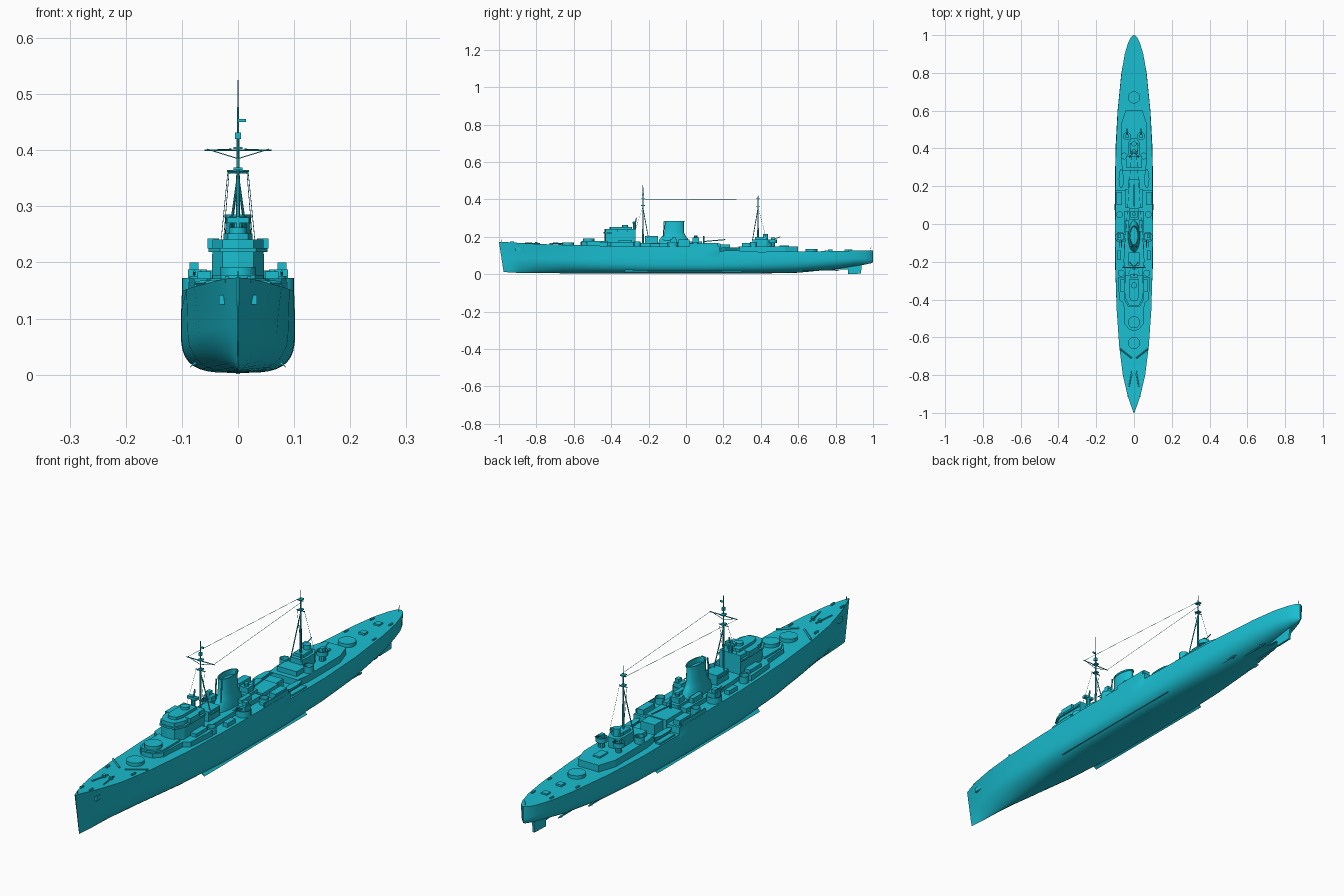
import bpy, bmesh, math
from mathutils import Vector

paint = bpy.data.materials.new("cyan_paint")
paint.diffuse_color = (0.01, 0.52, 0.64, 1)


def finish(name, bm, smooth=False):
    bmesh.ops.recalc_face_normals(bm, faces=bm.faces)
    me = bpy.data.meshes.new(name)
    bm.to_mesh(me)
    bm.free()
    me.materials.append(paint)
    ob = bpy.data.objects.new(name, me)
    bpy.context.collection.objects.link(ob)
    if smooth:
        bpy.ops.object.select_all(action='DESELECT')
        ob.select_set(True)
        bpy.context.view_layer.objects.active = ob
        bpy.ops.object.shade_smooth_by_angle(angle=math.radians(35))
    return ob


def loft(name, rings, smooth=False):
    bm = bmesh.new()
    rows = [[bm.verts.new(p) for p in r] for r in rings]
    n = len(rows[0])
    for a, b in zip(rows, rows[1:]):
        for i in range(n):
            j = (i + 1) % n
            bm.faces.new((a[i], a[j], b[j], b[i]))
    bm.faces.new(rows[0])
    bm.faces.new(rows[-1])
    return finish(name, bm, smooth)


def prism(name, half, z0, z1):
    """Vertical prism from a half outline (x >= 0), mirrored across x."""
    pts = half + [(-x, y) for x, y in reversed(half) if x > 0]
    return loft(name, [[(x, y, z) for x, y in pts] for z in (z0, z1)])


def box(name, x0, x1, y0, y1, z0, z1):
    pts = [(x0, y0), (x1, y0), (x1, y1), (x0, y1)]
    return loft(name, [[(x, y, z) for x, y in pts] for z in (z0, z1)])


def oval(x, y, z, rx, ry, n):
    return [(x + rx * math.cos(2 * math.pi * i / n),
             y + ry * math.sin(2 * math.pi * i / n), z) for i in range(n)]


def drum(name, x, y, r, z0, z1, n=20):
    return loft(name, [oval(x, y, z, r, r, n) for z in (z0, z1)], True)


def tub(name, x, y, r, z0, z1, n=16):
    rings = [oval(x, y, z, q, q, n) for q, z in
             ((r, z0), (r, z1), (r * .9, z1), (r * .9, z0 + (z1 - z0) * .4))]
    return loft(name, rings, True)


def rod(name, a, b, r, r2=None, n=6):
    a, b = Vector(a), Vector(b)
    q = (b - a).to_track_quat('Z', 'Y')
    return loft(name, [[c + q @ Vector(p) for p in oval(0, 0, 0, s, s, n)]
                       for c, s in ((a, r), (b, r if r2 is None else r2))])


# Hull: y, deck half-width, waterline half-width, keel z, deck z, fullness
stations = [
    (-1, .002, .001, .012, .173, 1.3), (-.95, .020, .012, .009, .171, 1.3),
    (-.9, .036, .024, .007, .168, 1.35), (-.8, .059, .046, .006, .162, 1.5),
    (-.65, .078, .070, .005, .157, 1.9), (-.45, .092, .090, .004, .152, 2.6),
    (-.2, .099, .101, .003, .149, 3.3), (.1, .100, .102, .003, .148, 3.4),
    (.18, .099, .101, .003, .148, 3.3), (.181, .099, .101, .003, .122, 3.3),
    (.4, .096, .098, .004, .120, 3), (.6, .086, .087, .008, .121, 2.6),
    (.8, .066, .067, .027, .124, 2.2), (.9, .049, .048, .043, .126, 2),
    (.96, .031, .029, .052, .127, 2), (.99, .016, .014, .059, .128, 2),
    (1, .003, .002, .064, .128, 2)]
rings = []
for y, wd, wm, keel, deck, p in stations:
    half, zb = [], .085
    for k in range(10):
        a = k / 9 * math.pi / 2
        c = max(0, math.cos(a))
        half.append((wm * math.sin(a) ** (2 / p), zb - (zb - keel) * c ** (2 / p)))
    half += [(wm + (wd - wm) * .4, zb + (deck - zb) * .5), (wd, deck)]
    rake = .025 * max(0, (-y - .85) / .15)
    ring = [(-x, z) for x, z in reversed(half)] + half[1:]
    rings.append([(x, y + rake * (deck - z) / (deck - keel), z) for x, z in ring])
loft("hull", rings, True)

# Underwater gear
rudder = [(.80, .035), (.80, .028), (.865, .024), (.865, .001), (.935, .003), (.94, .05), (.88, .05)]
loft("rudder", [[(x, y, z) for y, z in rudder] for x in (-.004, .004)])
for s in (-1, 1):
    fin = [(s * .074, .020), (s * .087, .012), (s * .076, .024)]
    loft("bilge_keel", [[(x, y, z) for x, z in fin] for y in (-.33, .3)])
    for x, y0, y1 in ((.056, .42, .66), (.026, .55, .80)):
        rod("propeller_shaft", (s * x, y0, .022), (s * x, y1, .022), .003)
        rod("propeller_hub", (s * x, y1, .022), (s * x, y1 + .02, .022), .005, .002, 8)
        for d in (-.012, .012):
            rod("shaft_bracket", (s * x, y1 - .01, .022), (s * x + d, y1 - .01, .055), .002)

# Foredeck: barbettes, breakwater, anchors, chain gear
drum("barbette_a", 0, -.63, .032, .15, .170)
prism("forward_deckhouse", [(0, -.565), (.025, -.56), (.05, -.53), (.055, -.42),
                            (.078, -.40), (.086, -.28), (0, -.28)], .145, .171)
prism("gun_deck", [(0, -.56), (.03, -.55), (.045, -.52), (.045, -.42), (0, -.42)], .17, .178)
drum("barbette_b", 0, -.52, .032, .17, .192)
for s in (-1, 1):
    rod("breakwater", (s * .012, -.71, .166), (s * .075, -.66, .163), .004, n=4)
    rod("anchor_chain", (s * .012, -.78, .164), (s * .025, -.86, .167), .003)
    drum("capstan", s * .015, -.80, .007, .155, .172, 10)
    box("anchor", s * .029 - .005, s * .029 + .005, -.915, -.885, .125, .142)
    for y, x, z in ((-.93, .02, .17), (-.72, .055, .16), (.88, .04, .125), (.75, .06, .122)):
        box("bollard", s * x - .003, s * x + .003, y - .01, y + .01, z - .006, z + .006)
rod("jackstaff", (0, -.985, .17), (0, -.985, .185), .0012)
rod("ensign_staff", (0, .985, .125), (0, .99, .15), .0012)

# Bridge tower
bridge = [(0, -.435), (.028, -.43), (.046, -.395), (.046, -.27), (0, -.27)]
prism("bridge_base", bridge, .165, .215)
prism("bridge_gallery", [(x * 1.14, y * 1.02 + .003) for x, y in bridge], .219, .226)
prism("bridge_house", [(x * .98, y) for x, y in bridge], .21, .241)
for s in (-1, 1):
    box("bridge_wing", s * .044 - .01, s * .044 + .01, -.37, -.31, .225, .243)
    box("bridge_locker", s * .060 - .012, s * .060 + .012, -.36, -.29, .165, .184)
    tub("bridge_gun_tub", s * .068, -.26, .018, .148, .176)
prism("compass_platform", [(0, -.41), (.018, -.405), (.026, -.38), (.026, -.29), (0, -.29)], .24, .252)
drum("director_base", 0, -.325, .016, .25, .262, 12)
drum("director_post", 0, -.275, .008, .24, .282, 10)
box("rangefinder", -.02, .02, -.285, -.268, .27, .28)
rod("director_top", (0, -.27, .28), (0, -.265, .302), .004, .003)

# Midships deckhouses and funnel
prism("midship_deckhouse", [(0, -.28), (.045, -.28), (.052, -.2), (.052, .07), (0, .07)], .145, .166)
box("vent_house", -.028, .028, -.22, -.15, .165, .204)
box("vent_cap", -.033, .033, -.212, -.16, .19, .197)
funnel = [(.16, -.065, .032, .085), (.185, -.065, .030, .078), (.205, -.064, .026, .062),
          (.225, -.063, .024, .052), (.278, -.062, .022, .051), (.279, -.062, .024, .054),
          (.285, -.062, .024, .054), (.285, -.062, .020, .049), (.265, -.062, .019, .047)]
loft("funnel", [oval(0, c, z, rx, ry, 24) for z, c, rx, ry in funnel], True)
for s in (-1, 1):
    rod("steam_pipe", (s * .012, -.122, .17), (s * .012, -.117, .283), .003)
    box("funnel_intake", s * .036 - .009, s * .036 + .009, -.04, .02, .165, .185)
box("catapult_house", -.045, .045, .085, .185, .12, .164)
box("catapult_house_aft", -.03, .03, .18, .235, .12, .160)
box("boat_deck_block", -.025, .025, .02, .085, .145, .176)
box("searchlight_platform", -.018, .018, .035, .07, .175, .196)
drum("searchlight", 0, .052, .009, .19, .207, 10)
rod("crane_post", (0, .095, .15), (0, .095, .205), .004)
rod("crane_jib", (0, .095, .175), (0, .21, .185), .003)

# Side guns, lockers, boats
for s in (-1, 1):
    tub("side_gun_tub", s * .072, -.07, .028, .147, .172, 20)
    box("side_gun_shield", s * .072 - .017, s * .072 + .017, -.085, -.05, .155, .187)
    box("side_gun_sight", s * .078 - .008, s * .078 + .008, -.075, -.055, .186, .200)
    for d in (-.006, .006):
        rod("side_gun_barrel", (s * .072 + d, -.08, .178), (s * .072 + d, -.125, .184), .002)
    box("side_screen", s * .097 - .002, s * .097 + .002, .02, .17, .145, .163)
    box("side_locker", s * .078 - .014, s * .078 + .014, .10, .17, .146, .168)
    tub("side_tub", s * .076, .05, .018, .147, .172)
    box("raft_stack", s * .078 - .01, s * .078 + .01, -.19, -.14, .147, .165)
    boat = [(y, w) for y, w in ((.19, .003), (.205, .011), (.24, .013), (.275, .010), (.29, .003))]
    loft("ship_boat", [[(s * .068 - w, y, .144), (s * .068, y, .126),
                        (s * .068 + w, y, .144)] for y, w in boat])
    box("torpedo_tubes", s * .082 - .010, s * .082 + .010, .20, .29, .121, .128)

# Aft superstructure
prism("aft_deckhouse", [(0, .28), (.06, .28), (.068, .33), (.068, .53), (.045, .60), (0, .60)], .115, .147)
box("aft_control_block", -.042, .042, .30, .36, .145, .166)
prism("aft_tower", [(0, .355), (.026, .355), (.03, .38), (.03, .43), (.015, .455), (0, .455)], .145, .186)
box("aft_tower_top", -.02, .02, .37, .43, .185, .198)
drum("aft_director", 0, .425, .014, .18, .215, 12)
for s in (-1, 1):
    drum("aft_tub_pedestal", s * .037, .465, .012, .145, .17, 10)
    tub("aft_gun_tub", s * .037, .465, .021, .168, .186)
    box("aft_gun", s * .037 - .007, s * .037 + .007, .455, .475, .175, .196)
    tub("aft_side_tub", s * .052, .36, .018, .146, .172)
    rod("aft_gun_barrel", (s * .037, .47, .188), (s * .037, .505, .200), .002)
box("aft_hatch", -.015, .015, .50, .55, .146, .153)
drum("barbette_y", 0, .67, .032, .115, .136)
for y in (.77, .86):
    box("stern_hatch", -.012, .012, y - .012, y + .012, .118, .131)


def mast(y, base, top, tip, leg_x, leg_dy, yards):
    rod("mast_lower", (0, y, base), (0, y, .37), .0045, .003, 8)
    rod("mast_upper", (0, y, .36), (0, y, top), .003, .0015)
    rod("mast_aerial", (0, y, top - .01), (0, y, tip), .0007)
    for s in (-1, 1):
        rod("mast_leg", (s * leg_x, y + leg_dy, base), (0, y, .355), .002)
    for z, w in yards:
        rod("mast_yard", (-w, y, z), (w, y, z), .0018)
        box("mast_platform", -.008, .008, y - .01, y + .01, z + .002, z + .006)


# Masts and aerial wires
mast(-.23, .16, .477, .525, .028, .035, ((.363, .02), (.40, .06)))
mast(.385, .18, .42, .44, .022, -.03, ((.36, .018), (.40, .012)))
box("masthead_radar", 0, .014, -.232, -.228, .45, .456)
box("masthead_lantern", -.005, .005, -.236, -.224, .42, .432)
for s in (-1, 1):
    rod("yard_brace", (s * .055, -.23, .402), (0, -.23, .385), .001)
    rod("aerial_wire", (s * .057, -.23, .40), (s * .012, .385, .402), .0008, n=4)
    rod("fore_stay", (s * .018, -.23, .363), (s * .03, -.27, .24), .0006, n=4)
    rod("main_stay", (s * .016, .385, .36), (s * .03, .43, .186), .0006, n=4)
